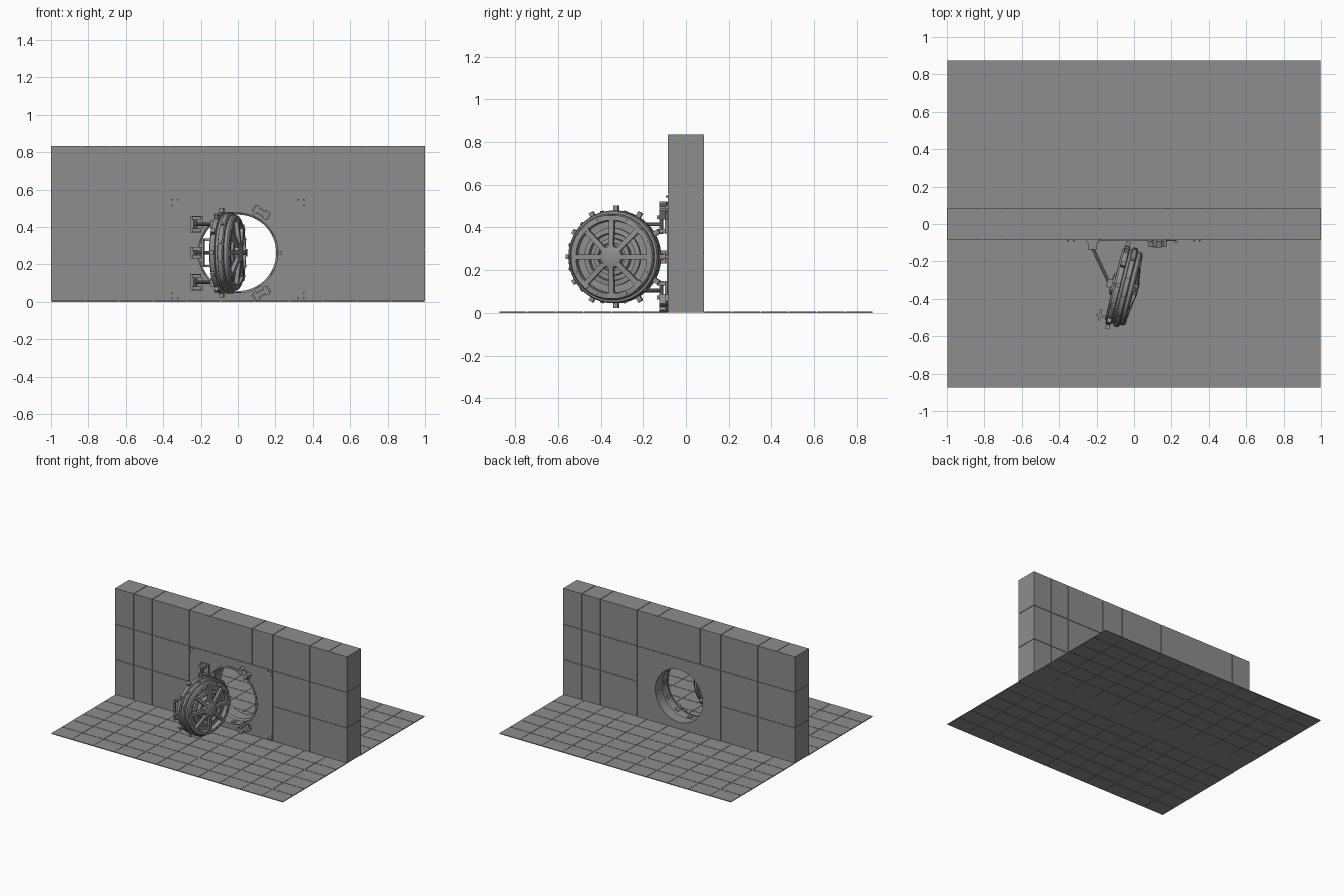
import bpy, bmesh, math
from mathutils import Matrix, Vector

if "Cube" in bpy.data.objects:
    bpy.data.objects.remove(bpy.data.objects["Cube"])

grey = bpy.data.materials.new("concrete_grey")
grey.use_nodes = True
COLOR = (0.27, 0.27, 0.27, 1)
grey.diffuse_color = COLOR
grey.node_tree.nodes["Principled BSDF"].inputs["Base Color"].default_value = COLOR


def T(x, y, z):
    return Matrix.Translation((x, y, z))


def ry(deg):
    return Matrix.Rotation(math.radians(deg), 4, 'Y')


def finish(name, bm, matrix, smooth=False):
    me = bpy.data.meshes.new(name)
    bmesh.ops.recalc_face_normals(bm, faces=bm.faces)
    bm.to_mesh(me)
    bm.free()
    me.materials.append(grey)
    ob = bpy.data.objects.new(name, me)
    ob.matrix_basis = matrix
    bpy.context.collection.objects.link(ob)
    if smooth:
        bpy.ops.object.select_all(action='DESELECT')
        ob.select_set(True)
        bpy.context.view_layer.objects.active = ob
        bpy.ops.object.shade_smooth_by_angle(angle=math.radians(35))
    return ob


def boxes(name, sizes, matrices, at=Matrix()):
    """One object made of several boxes."""
    bm = bmesh.new()
    for size, m in zip(sizes, matrices):
        bmesh.ops.create_cube(bm, size=1, matrix=m @ Matrix.Diagonal((*size, 1)))
    return finish(name, bm, at)


def box(name, size, matrix):
    return boxes(name, [size], [Matrix()], matrix)


def span(a, b):
    """Size and placement of a box between two corners."""
    a, b = Vector(a), Vector(b)
    return b - a, Matrix.Translation((a + b) / 2)


def lathe(name, profile, matrix, steps=64):
    """Turn (radius, y) points around the y axis."""
    bm = bmesh.new()
    vs = [bm.verts.new((r, y, 0)) for r, y in profile]
    es = [bm.edges.new(p) for p in zip(vs, vs[1:])]
    bmesh.ops.spin(bm, geom=vs + es, cent=(0, 0, 0), axis=(0, 1, 0),
                   angle=math.tau, steps=steps, use_merge=True)
    bmesh.ops.remove_doubles(bm, verts=bm.verts, dist=1e-5)
    return finish(name, bm, matrix, True)


def studs(name, radius, depth, matrices, at=Matrix(), sides=10):
    """Small cylinders whose axis is local z."""
    bm = bmesh.new()
    for m in matrices:
        bmesh.ops.create_cone(bm, cap_ends=True, segments=sides, radius1=radius,
                              radius2=radius, depth=depth, matrix=m)
    return finish(name, bm, at, True)


def rod(name, a, b, radius):
    a, b = Vector(a), Vector(b)
    q = (b - a).to_track_quat('Z', 'Y').to_matrix().to_4x4()
    return studs(name, radius, (b - a).length, [Matrix.Translation((a + b) / 2) @ q])


def build(name, blocks):
    pairs = [span(a, b) for a, b in blocks]
    return boxes(name, [p[0] for p in pairs], [p[1] for p in pairs])


HOLE_Z = 0.262
GAP = 0.002

# Floor: thin slab with separate tiles in front of and behind the wall
box("floor_slab", (1.996, 1.746, 0.002), T(0, 0, 0.003))
ys = [0.085, 0.216, 0.348, 0.48, 0.611, 0.744, 0.875]
tiles = []
for i in range(11):
    x0 = -1 + i * 2 / 11
    for y0, y1 in zip(ys, ys[1:]):
        for lo, hi in ((y0, y1), (-y1, -y0)):
            tiles.append(((x0 + GAP, lo + GAP, 0), (x0 + 2 / 11 - GAP, hi - GAP, 0.006)))
build("floor_tiles", tiles)

# Wall: blocks around a central panel, over a slightly recessed core
rows = [0.005, 0.28, 0.556, 0.834]
D = 0.085
blocks = []


def wall_row(cols, z0, z1):
    for a, b in zip(cols, cols[1:]):
        blocks.append(((a + GAP * (a > -1), -D, z0 + GAP), (b - GAP * (b < 1), D, z1 - GAP * (z1 < 0.8))))


side = [0.36, 0.68, 0.84, 1]
mirrored = [-x for x in reversed(side)]
for z0, z1 in zip(rows[:2], rows[1:]):
    wall_row(mirrored, z0, z1)
    wall_row(side, z0, z1)
wall_row(mirrored + [-0.182, 0.182] + side, rows[2], rows[3])
build("wall_blocks", blocks)
panel = build("doorway_panel", [((-0.358, -D, 0.005), (0.358, D, 0.554))])
core = build("wall_core", [((-0.996, -0.081, 0.005), (0.996, 0.081, 0.83))])

# Round opening, narrower towards the back
cutter = lathe("opening_cutter", [(0, -0.2), (0.217, -0.2), (0.217, -0.01), (0.204, 0),
                                  (0.204, 0.2), (0, 0.2)], T(0, 0, HOLE_Z), 96)
cutter.hide_render = True
cutter.hide_set(True)
for ob in (panel, core):
    mod = ob.modifiers.new("opening", 'BOOLEAN')
    mod.object = cutter
    mod.operation = 'DIFFERENCE'
    mod.solver = 'EXACT'
frame = T(0, 0, HOLE_Z)
lathe("opening_rim", [(0.213, -0.09), (0.226, -0.09), (0.226, -0.08), (0.213, -0.08),
                      (0.213, -0.09)], frame, 96)
boxes("latch_sockets", [(0.008, 0.03, 0.03)] * 12,
      [ry(30 * k) @ T(0.213, -0.05, 0) for k in range(12)], frame)

# Panel corner bolts
flat = Matrix.Rotation(math.pi / 2, 4, 'X')
studs("panel_bolts", 0.005, 0.012,
      [T(sx * x, -0.088, z) @ flat for sx in (-1, 1)
       for x, z in ((0.352, 0.545), (0.322, 0.545), (0.352, 0.515),
                    (0.352, 0.018), (0.322, 0.018), (0.352, 0.045))])

# Clamps beside the opening
for label, ang in (("upper", -60), ("lower", 60)):
    at = frame @ ry(ang) @ T(0.25, 0, 0)
    boxes(label + "_clamp",
          [(0.036, 0.012, 0.1), (0.05, 0.038, 0.022), (0.05, 0.038, 0.022), (0.022, 0.03, 0.04)],
          [T(0, -0.09, 0), T(0, -0.105, 0.03), T(0, -0.105, -0.03), T(0, -0.11, 0)], at)
box("side_stop", (0.02, 0.016, 0.016), T(0.224, -0.09, HOLE_Z))

# Round door, built closed and facing -y, then swung open
door = T(-0.05, -0.337, HOLE_Z) @ Matrix.Rotation(math.radians(-104), 4, 'Z')
lathe("door_body", [
    (0, -0.05), (0.07, -0.05), (0.15, -0.05), (0.155, -0.06), (0.195, -0.06), (0.2, -0.052),
    (0.215, -0.052), (0.217, -0.046), (0.217, -0.026), (0.205, -0.022), (0.205, -0.01),
    (0.217, -0.006), (0.217, 0.016), (0.212, 0.022), (0.202, 0.024), (0.202, 0.04),
    (0.196, 0.048), (0.172, 0.052), (0.168, 0.02), (0.135, 0.02), (0.135, 0.036),
    (0.112, 0.04), (0.108, 0.015), (0.088, 0.015), (0.086, 0.046), (0.066, 0.048),
    (0.064, 0.03), (0, 0.03)], door, 80)
lathe("inner_hub", [(0, 0.074), (0.03, 0.074), (0.05, 0.068), (0.054, 0.06), (0.054, 0.025),
                    (0, 0.025)], door, 24)
lathe("outer_hub", [(0, -0.075), (0.045, -0.075), (0.06, -0.068), (0.06, -0.045),
                    (0, -0.045)], door, 32)
eight = [45 * k for k in range(8)]
lean = Matrix.Rotation(math.radians(-7), 4, 'Z')
boxes("inner_spokes", [(0.135, 0.022, 0.024)] * 8,
      [ry(a) @ T(0.113, 0.05, 0) @ lean for a in eight], door)
boxes("spoke_feet", [(0.024, 0.014, 0.04)] * 8,
      [ry(a) @ T(0.182, 0.048, 0) for a in eight], door)
boxes("outer_ribs", [(0.11, 0.014, 0.02)] * 8,
      [ry(a) @ T(0.105, -0.054, 0) for a in eight], door)

# Locking lugs and rim bolts
twelve = [30 * k for k in range(12)]
boxes("locking_lugs", [(0.034, 0.024, 0.022)] * 12,
      [ry(a) @ T(0.223, -0.037, 0) for a in twelve], door)
radial = Matrix.Rotation(math.pi / 2, 4, 'Y')
studs("rim_bolts", 0.009, 0.012,
      [ry(a + 15) @ T(0.217, 0.005, 0) @ radial for a in twelve], door)
studs("inner_face_bolts", 0.005, 0.008,
      [ry(a + 22.5) @ T(0.184, 0.051, 0) @ flat for a in eight], door)

# Outer beam and pull handle
box("outer_beam", (0.04, 0.02, 0.3), door @ T(0.01, -0.07, 0))
boxes("pull_handle", [(0.012, 0.012, 0.15), (0.012, 0.07, 0.012), (0.012, 0.07, 0.012),
                      (0.06, 0.012, 0.012), (0.06, 0.012, 0.012)],
      [T(0.2, -0.092, 0), T(0.18, -0.075, 0.07), T(0.18, -0.075, -0.07),
       T(0.175, -0.092, 0.07), T(0.175, -0.092, -0.07)], door)

# Hinges: wall brackets, pins and links reaching the beam
for label, z, h in (("upper", 0.415, 0.09), ("middle", HOLE_Z, 0.06), ("lower", 0.105, 0.09)):
    boxes(label + "_hinge_bracket",
          [(0.07, 0.014, h), (0.05, 0.045, 0.018), (0.05, 0.045, 0.018)],
          [T(0, 0.012, 0), T(0, -0.01, h * 0.36), T(0, -0.01, -h * 0.36)], T(-0.222, -0.103, z))
    rod(label + "_hinge_pin", (-0.228, -0.115, z - h / 2), (-0.228, -0.115, z + h / 2), 0.01)
    rod(label + "_hinge_link", (-0.228, -0.115, z), (-0.135, -0.31, z), 0.009)
    box(label + "_link_joint", (0.045, 0.03, 0.045), door @ T(0, -0.082, z - HOLE_Z))
